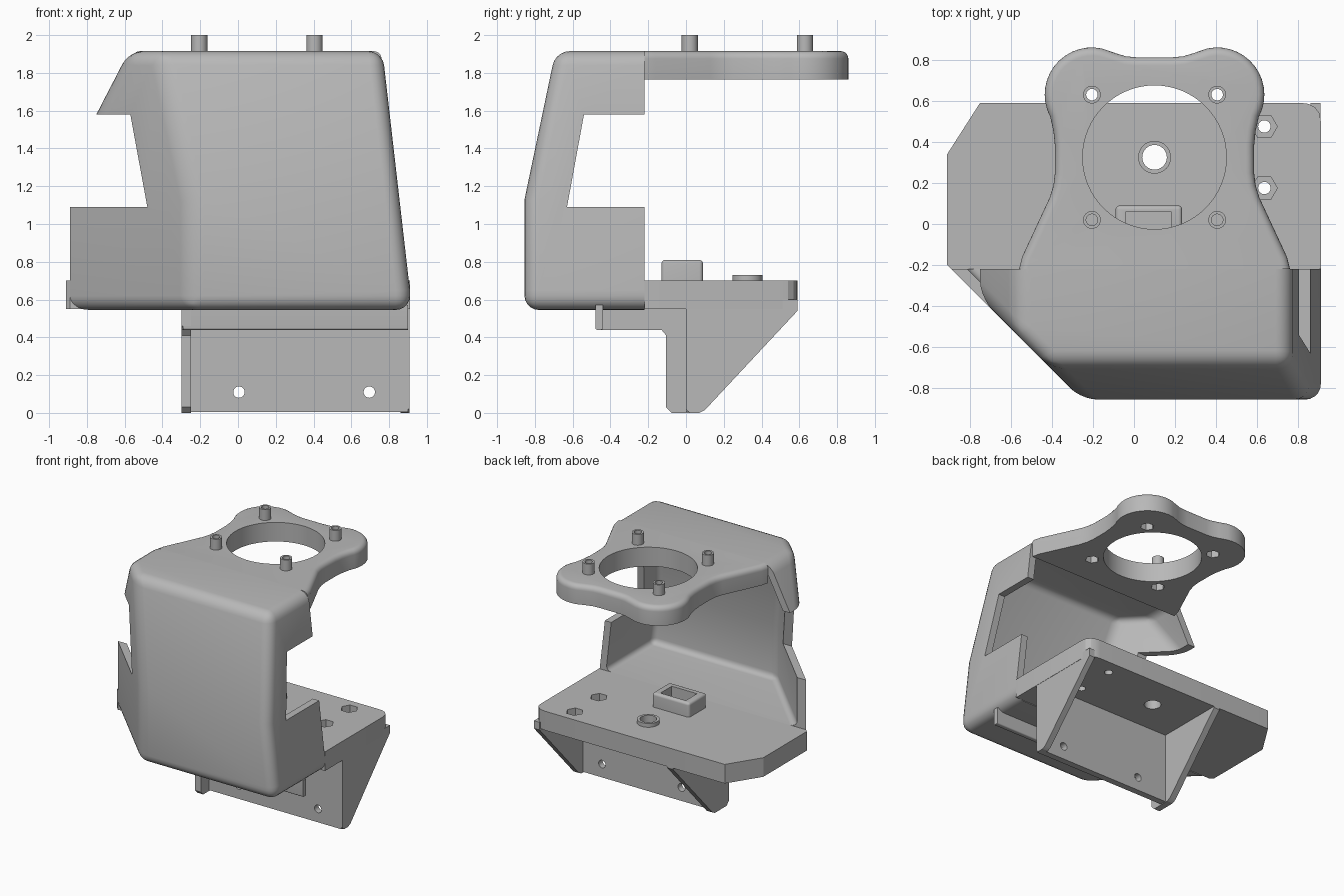
import bpy, bmesh, math
from mathutils import Vector

if "Cube" in bpy.data.objects:
    bpy.data.objects.remove(bpy.data.objects["Cube"], do_unlink=True)

GREY = bpy.data.materials.new("plain grey")
GREY.use_nodes = True
GREY.diffuse_color = (0.48, 0.48, 0.48, 1)
GREY.node_tree.nodes["Principled BSDF"].inputs["Base Color"].default_value = (0.48, 0.48, 0.48, 1)


def finish(name, bm):
    bmesh.ops.recalc_face_normals(bm, faces=bm.faces)
    mesh = bpy.data.meshes.new(name)
    bm.to_mesh(mesh)
    bm.free()
    mesh.materials.append(GREY)
    obj = bpy.data.objects.new(name, mesh)
    bpy.context.collection.objects.link(obj)
    return obj


def round_edges(bm, edges, radius):
    bmesh.ops.bevel(bm, geom=list(edges), offset=radius, segments=5,
                    profile=0.5, affect='EDGES', clamp_overlap=True)


def prism(name, points, low, high, axis="z", rule=None, radius=0.02):
    """Extrude an outline; axis z uses (x, y), axis x uses (y, z)."""
    bm = bmesh.new()

    def place(p, h):
        return (p[0], p[1], h) if axis == "z" else (h, p[0], p[1])
    face = bm.faces.new([bm.verts.new(place(p, low)) for p in points])
    moved = bmesh.ops.extrude_face_region(bm, geom=[face])["geom"]
    shift = Vector(place((0, 0), high - low))
    bmesh.ops.translate(bm, vec=shift, verts=[v for v in moved if isinstance(v, bmesh.types.BMVert)])
    bmesh.ops.recalc_face_normals(bm, faces=bm.faces)
    if rule:
        round_edges(bm, [e for e in bm.edges if rule(*e.verts)], radius)
    return finish(name, bm)


def box(name, x0, x1, y0, y1, z0, z1, rule=None, radius=0.02):
    return prism(name, [(x0, y0), (x1, y0), (x1, y1), (x0, y1)], z0, z1, "z", rule, radius)


def ring(x, y, r, sides=32):
    turn = 2 * math.pi / sides
    return [(x + r * math.cos(i * turn), y + r * math.sin(i * turn)) for i in range(sides)]


def cut(obj, cutter):
    mod = obj.modifiers.new("cut", 'BOOLEAN')
    mod.operation, mod.object, mod.solver = 'DIFFERENCE', cutter, 'EXACT'
    bpy.context.view_layer.objects.active = obj
    bpy.ops.object.modifier_apply(modifier=mod.name)
    bpy.data.objects.remove(cutter, do_unlink=True)


def hood_solid(name, inset, floor, back, radius):
    """Convex block trimmed by the planes of the hood walls."""
    bm = bmesh.new()
    bmesh.ops.create_cube(bm, size=6)
    planes = [((0, 0, floor), (0, 0, -1), 0), ((0, 0, 1.915), (0, 0, 1), inset),
              ((0, -0.855, 0), (0, -1, 0), inset), ((0, -0.855, 1.13), (0, -0.74, 0.155), inset),
              ((-0.91, -0.2, 0), (-1, -1, 0), inset), ((0.91, 0, 0), (1, 0, 0), inset),
              ((0.91, 0, 0.65), (1.22, 0, 0.14), inset), ((-0.6, 0, 1.87), (-0.29, 0, 0.15), inset),
              ((-0.91, 0, 0), (-1, 0, 0), inset), ((0, back, 0), (0, 1, 0), 0)]
    for co, normal, depth in planes:
        n = Vector(normal).normalized()
        res = bmesh.ops.bisect_plane(bm, geom=bm.verts[:] + bm.edges[:] + bm.faces[:],
                                     plane_co=Vector(co) - n * depth, plane_no=n, clear_outer=True)
        rim = [e for e in res["geom_cut"] if isinstance(e, bmesh.types.BMEdge)]
        if rim:
            bmesh.ops.edgenet_fill(bm, edges=rim)
    bmesh.ops.recalc_face_normals(bm, faces=bm.faces)
    corners = [e for e in bm.edges if len(e.link_faces) == 2 and e.calc_face_angle() > 0.35
               and not all(v.co.y > back - 0.01 for v in e.verts)]
    round_edges(bm, corners, radius)
    return finish(name, bm)


# Hollow hood, open at the back, with a gap across both side walls
hood = hood_solid("hood", 0, 0.545, -0.22, 0.075)
cut(hood, hood_solid("hood_cavity", 0.055, 0.70, 0.3, 0.045))
cut(hood, prism("side_gap", [(-0.63, 1.09), (-0.54, 1.58), (0.2, 1.58), (0.2, 1.09)], -2, 2, "x"))

# Top mounting plate with lobes, mirrored about its own middle
MID, LOBE_X, LOBE_Y = 0.1, 0.305, 0.63
half = [(0.66, -0.22), (0.645, -0.16), (0.51, 0.13), (0.492, 0.19), (0.485, 0.25), (0.485, 0.38), (0.492, 0.45)]
for i in range(15):
    a = math.radians(-28 + i * 9.3)
    half.append((LOBE_X + 0.23 * math.cos(a), LOBE_Y + 0.23 * math.sin(a)))
half += [(0.19, 0.832), (0.14, 0.817), (0.09, 0.812)]
outline = [(MID + u, y) for u, y in half] + [(MID - u, y) for u, y in reversed(half)]
top_plate = prism("top_plate", outline, 1.765, 1.915, "z",
                  lambda a, b: min(a.co.z, b.co.z) > 1.9 and max(a.co.y, b.co.y) > -0.21, 0.04)
cut(top_plate, prism("plate_opening", ring(MID, 0.325, 0.35, 64), 1.5, 2.2))

# Four hollow standoffs
for sx in (-1, 1):
    for y in (0.02, LOBE_Y):
        x = MID + sx * LOBE_X
        cut(top_plate, prism("screw_hole", ring(x, y, 0.028), 1.5, 2.2))
        cut(top_plate, prism("nut_pocket", ring(x, y, 0.05, 6), 1.7, 1.82))
        post = prism("standoff", ring(x, y, 0.043), 1.9, 2.0)
        cut(post, prism("post_hole", ring(x, y, 0.028), 1.5, 2.2))

# Floor plate with a ring boss, a socket and two nut pockets
floor = prism("floor_plate", [(-0.89, -0.22), (0.91, -0.22), (0.91, 0.50), (0.903, 0.54), (0.88, 0.57),
              (0.85, 0.585), (0.81, 0.59), (-0.75, 0.59), (-0.91, 0.34), (-0.91, -0.2)], 0.55, 0.70)
ring_boss = prism("ring_boss", ring(MID, 0.325, 0.08), 0.69, 0.73)
for part in (floor, ring_boss):
    cut(part, prism("ring_hole", ring(MID, 0.325, 0.06), 0.4, 0.9))
for y in (0.175, 0.475):
    cut(floor, prism("hex_pocket", ring(0.635, y, 0.063, 6), 0.62, 0.9))
    cut(floor, prism("bolt_hole", ring(0.635, y, 0.03), 0.4, 0.9))
socket = box("socket", -0.09, 0.235, -0.13, 0.09, 0.69, 0.81,
             lambda a, b: abs(a.co.z - b.co.z) > 0.05 or min(a.co.z, b.co.z) > 0.8)
cut(socket, box("socket_hole", -0.04, 0.18, -0.08, 0.06, 0.70, 0.9))

# Lower bracket: front panel, end gussets and the forward channel
panel = box("bracket_panel", -0.28, 0.9, 0.0, 0.05, 0.005, 0.56)
for x in (0.005, 0.695):
    hole = prism("panel_hole", ring(0, 0, 0.03), -0.3, 0.3)
    hole.rotation_euler.x = math.pi / 2
    hole.location = (x, 0, 0.11)
    bpy.context.view_layer.update()
    cut(panel, hole)
prism("left_gusset", [(0, 0.02), (0.02, 0), (0.07, 0), (0.1, 0.015), (0.59, 0.54), (0.59, 0.6), (0, 0.6)],
      0.86, 0.908, "x")
prism("right_gusset", [(-0.48, 0.58), (-0.48, 0.46), (-0.46, 0.44), (-0.13, 0.44), (-0.105, 0.41),
      (-0.105, 0.03), (-0.075, 0), (0.07, 0), (0.1, 0.015), (0.59, 0.54), (0.59, 0.58)],
      -0.3, -0.25, "x")
box("channel_lip", -0.29, 0.9, -0.48, -0.44, 0.44, 0.57,
    lambda a, b: abs(a.co.x - b.co.x) > 0.5 and max(a.co.z, b.co.z) < 0.5, 0.01)

# Smooth the rounded surfaces and keep the real edges sharp
for obj in bpy.context.scene.objects:
    obj.select_set(obj.type == 'MESH')
bpy.context.view_layer.objects.active = hood
bpy.ops.object.shade_smooth_by_angle(angle=math.radians(25))
